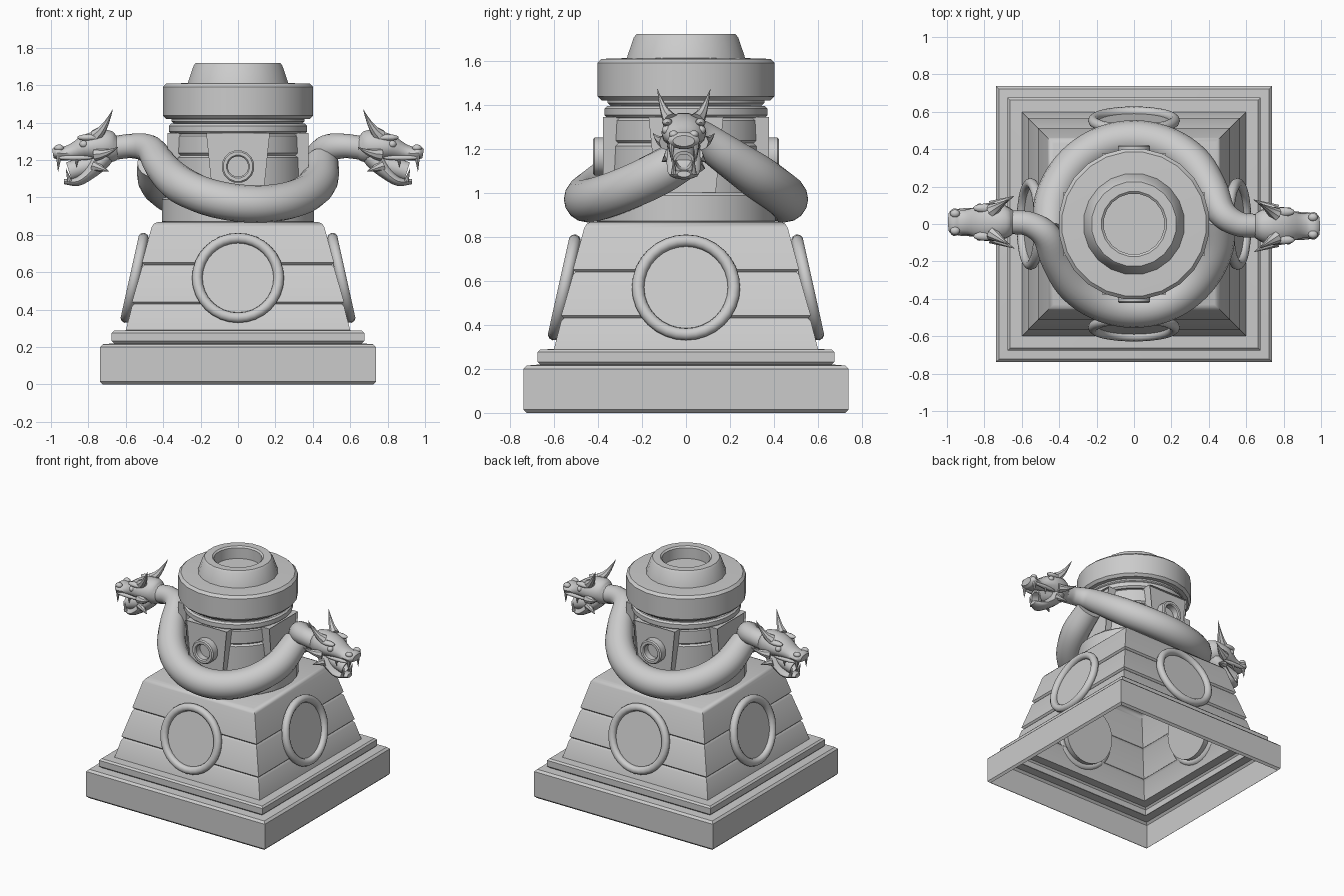
import bpy, bmesh, math
from mathutils import Vector, Matrix

default_cube = bpy.data.objects.get("Cube")
if default_cube:
    bpy.data.objects.remove(default_cube, do_unlink=True)

stone = bpy.data.materials.new("grey stone")
stone.use_nodes = True
stone.diffuse_color = (.6, .6, .6, 1)
shader = stone.node_tree.nodes["Principled BSDF"]
shader.inputs["Base Color"].default_value = stone.diffuse_color


def finish(name, bm, recalculate=True):
    if recalculate:
        bmesh.ops.recalc_face_normals(bm, faces=bm.faces)
    mesh = bpy.data.meshes.new(name)
    bm.to_mesh(mesh)
    bm.free()
    mesh.materials.append(stone)
    mesh.shade_smooth()
    mesh.set_sharp_from_angle(angle=math.radians(40))
    obj = bpy.data.objects.new(name, mesh)
    bpy.context.collection.objects.link(obj)
    return obj


def skin(bm, rings, cap_start=True, cap_end=True):
    rows = [[bm.verts.new(point) for point in ring] for ring in rings]
    count = len(rows[0])
    for low, high in zip(rows, rows[1:]):
        for i in range(count):
            j = (i + 1) % count
            bm.faces.new((low[i], low[j], high[j], high[i]))
    if cap_start:
        bm.faces.new(rows[0][::-1])
    if cap_end:
        bm.faces.new(rows[-1])


def turns(count, offset=0):
    return [math.tau * (i + offset) / count for i in range(count)]


def lathe(name, profile, sides, cap_start=False):
    """Stack of rings; four sides gives a square plan with half-width r."""
    grow = math.sqrt(2) if sides == 4 else 1
    bm = bmesh.new()
    skin(bm, [[(grow * r * math.cos(a), grow * r * math.sin(a), z)
               for a in turns(sides, .5)] for r, z in profile], cap_start)
    return finish(name, bm, recalculate=False)


def tier(radius, low, high, bevel=.012):
    """Profile of one straight layer with softened edges."""
    return [(radius - bevel, low), (radius, low + bevel),
            (radius, high - bevel), (radius - bevel, high)]


def spline(points, steps):
    points = [Vector(p) for p in points]
    ends = [2 * points[0] - points[1]] + points + [2 * points[-1] - points[-2]]
    path = []
    for a, b, c, d in zip(ends, ends[1:], ends[2:], ends[3:]):
        for k in range(steps):
            t = k / steps
            path.append(b + (c - a) * t / 2 + (a - 2.5 * b + 2 * c - d / 2) * t * t
                        + (3 * b - a - 3 * c + d) * t ** 3 / 2)
    return path + [points[-1]]


def tube(name, points, steps=4, sides=14):
    """Sweep ellipses; each point is x, y, z, half-width, half-height."""
    path = spline(points, steps)
    spots = [Vector(p[:3]) for p in path]
    rings = []
    for i, (spot, size) in enumerate(zip(spots, path)):
        ahead = (spots[min(i + 1, len(spots) - 1)] - spots[max(i - 1, 0)]).normalized()
        side = Vector((0, 0, 1)).cross(ahead).normalized()
        up = ahead.cross(side)
        rings.append([spot + side * size[3] * math.cos(a) + up * size[4] * math.sin(a)
                      for a in turns(sides)])
    bm = bmesh.new()
    skin(bm, rings)
    return finish(name, bm)


def spike(name, base, lean, radius, bend=0):
    """Tapered point that leans one way and curls upward."""
    points = []
    for t in (0, .3, .6, .85, 1):
        spot = Vector(base) + Vector(lean) * t + Vector((0, 0, bend * t * t))
        thick = radius * (1 - t) + .001
        points.append((*spot, thick, thick))
    return tube(name, points, 2, 8)


def blob(name, centre, size):
    bm = bmesh.new()
    bmesh.ops.create_uvsphere(bm, u_segments=12, v_segments=8, radius=1,
                              matrix=Matrix.Translation(centre) @ Matrix.Diagonal((*size, 1)))
    return finish(name, bm)


# Hollow stepped pedestal, open underneath, with grooves between courses
def slope(z):
    return .6 - .255 * (z - .3)


pedestal = tier(.738, 0, .215, .015) + tier(.675, .22, .288) + [(slope(.3), .29)]
for z in (.43, .64):
    pedestal += [(slope(z), z - .012), (slope(z) - .012, z), (slope(z), z + .012)]
pedestal += [(slope(.84), .84), (.45, .86), (.43, .868)]
lathe("pedestal", pedestal, 4)

# Drum, collar, rim and open chimney
lathe("tower_base", tier(.41, .86, 1), 28)
lathe("tower_drum", tier(.358, .98, 1.225) + tier(.358, 1.225, 1.34)
      + tier(.372, 1.34, 1.395) + tier(.358, 1.395, 1.43), 28)
lathe("tower_rim", tier(.405, 1.42, 1.608, .018) + [(.26, 1.612)], 24, True)
lathe("chimney", [(.275, 1.6), (.268, 1.625), (.24, 1.705), (.228, 1.72),
                  (.175, 1.72), (.163, 1.71), (.163, 1.63)], 20)


# Round medallion: a ring around a disc
def medallion(name):
    bm = bmesh.new()
    loop = turns(32)
    rings = []
    for a in loop + loop[:1]:
        outward = Vector((math.cos(a), math.sin(a), 0))
        rings.append([outward * (.218 + .028 * math.cos(b)) + Vector((0, 0, .028 * math.sin(b)))
                      for b in turns(10)])
    skin(bm, rings, False, False)
    bmesh.ops.remove_doubles(bm, verts=bm.verts, dist=.0001)
    bmesh.ops.create_cone(bm, cap_ends=True, segments=32, radius1=.205, radius2=.205,
                          depth=.06, matrix=Matrix.Translation((0, 0, -.035)))
    return finish(name, bm)


# Flared panel with a sunken field
def panel(name):
    bm = bmesh.new()
    outline = [(-.135, 1), (.135, 1), (.17, 1.345), (-.17, 1.345)]
    skin(bm, [[(x, y, z) for x, z in outline] for y in (-.28, -.378)])
    field = min(bm.faces, key=lambda face: face.calc_center_median().y)
    bmesh.ops.inset_region(bm, faces=[field], thickness=.032)
    bmesh.ops.translate(bm, verts=field.verts, vec=(0, .016, 0))
    return finish(name, bm)


upright = Matrix.Rotation(math.pi / 2, 4, 'X')
leaning = Matrix.Rotation(math.radians(77.5), 4, 'X')
for k, side in enumerate(("front", "left", "back", "right")):
    spin = Matrix.Rotation(k * math.pi / 2, 4, 'Z')
    medallion(side + "_medallion").matrix_world = (
        spin @ Matrix.Translation((0, -.553, .57)) @ leaning)
    panel(side + "_panel").matrix_world = spin
    if side in ("front", "back"):
        nozzle = lathe(side + "_nozzle", tier(.088, 0, .068, .008)
                       + [(.062, .068), (.055, .06), (.055, .015)], 16)
        nozzle.matrix_world = spin @ Matrix.Translation((0, -.355, 1.165)) @ upright

# Serpent coiling half round the tower, sagging at the middle of the coil
MID = -.01
coil = []
for degrees in range(185, 20, -20):
    a = math.radians(degrees)
    thick = .1 if 40 < degrees < 170 else .09
    coil.append((.45 * math.cos(a), .455 * math.sin(a),
                 .965 + .2 * ((degrees - 103) / 78) ** 2, thick, thick))
neck = [(.47, .06, 1.255, .076, .078), (.56, 0, 1.275, .066, .066),
        (.66, MID, 1.265, .063, .063)]
serpent = [tube("serpent_body", coil + neck, 6, 16)]


# Head lofts: x, z, half-width, half-height
def head_loft(name, stations):
    return tube(name, [(x, MID, z, wide, tall) for x, z, wide, tall in stations], 3)


serpent += [
    head_loft("serpent_skull", [
        (.63, 1.265, .05, .05), (.67, 1.265, .08, .08), (.72, 1.275, .098, .09),
        (.8, 1.27, .1, .072), (.88, 1.245, .07, .047), (.93, 1.235, .066, .038),
        (.965, 1.238, .074, .038), (.99, 1.235, .05, .025)]),
    head_loft("serpent_jaw", [
        (.69, 1.25, .06, .05), (.74, 1.19, .08, .052), (.8, 1.125, .077, .035),
        (.86, 1.085, .068, .025), (.93, 1.085, .03, .014)])]

# Pipe held in the open mouth
pipe = lathe("mouth_pipe", [(.052, 0), (.052, .14), (.038, .14), (.038, .06)], 16)
pipe.data.transform(Matrix.Translation((.77, MID, 1.18))
                    @ Matrix.Rotation(math.radians(107), 4, 'Y'))
serpent.append(pipe)

# Paired features of the head
for s, label in ((1, "left_"), (-1, "right_")):
    def at(x, y, z):
        return x, MID + s * y, z

    serpent += [
        spike(label + "horn", at(.76, .06, 1.33), (-.09, s * .06, .06), .036, .08),
        spike(label + "cheek_fin", at(.76, .08, 1.23), (-.12, s * .06, 0), .035, .04),
        spike(label + "jaw_fin", at(.77, .06, 1.17), (-.08, s * .04, -.03), .03),
        spike(label + "upper_fang", at(.958, .055, 1.22), (.004, 0, -.08), .014),
        spike(label + "rear_fang", at(.86, .06, 1.22), (.004, 0, -.06), .012),
        spike(label + "lower_fang", at(.9, .046, 1.085), (.02, 0, .07), .012),
        blob(label + "eye", at(.825, .078, 1.285), (.022, .022, .02)),
        blob(label + "brow", at(.8, .075, 1.32), (.06, .024, .018)),
        blob(label + "nostril", at(.957, .046, 1.265), (.026, .022, .018)),
        blob(label + "lip", at(.87, .06, 1.212), (.1, .016, .014))]

# Matching serpent half a turn round
for obj in serpent:
    twin = obj.copy()
    twin.name = "second_" + obj.name
    twin.rotation_euler.z = math.pi
    bpy.context.collection.objects.link(twin)
